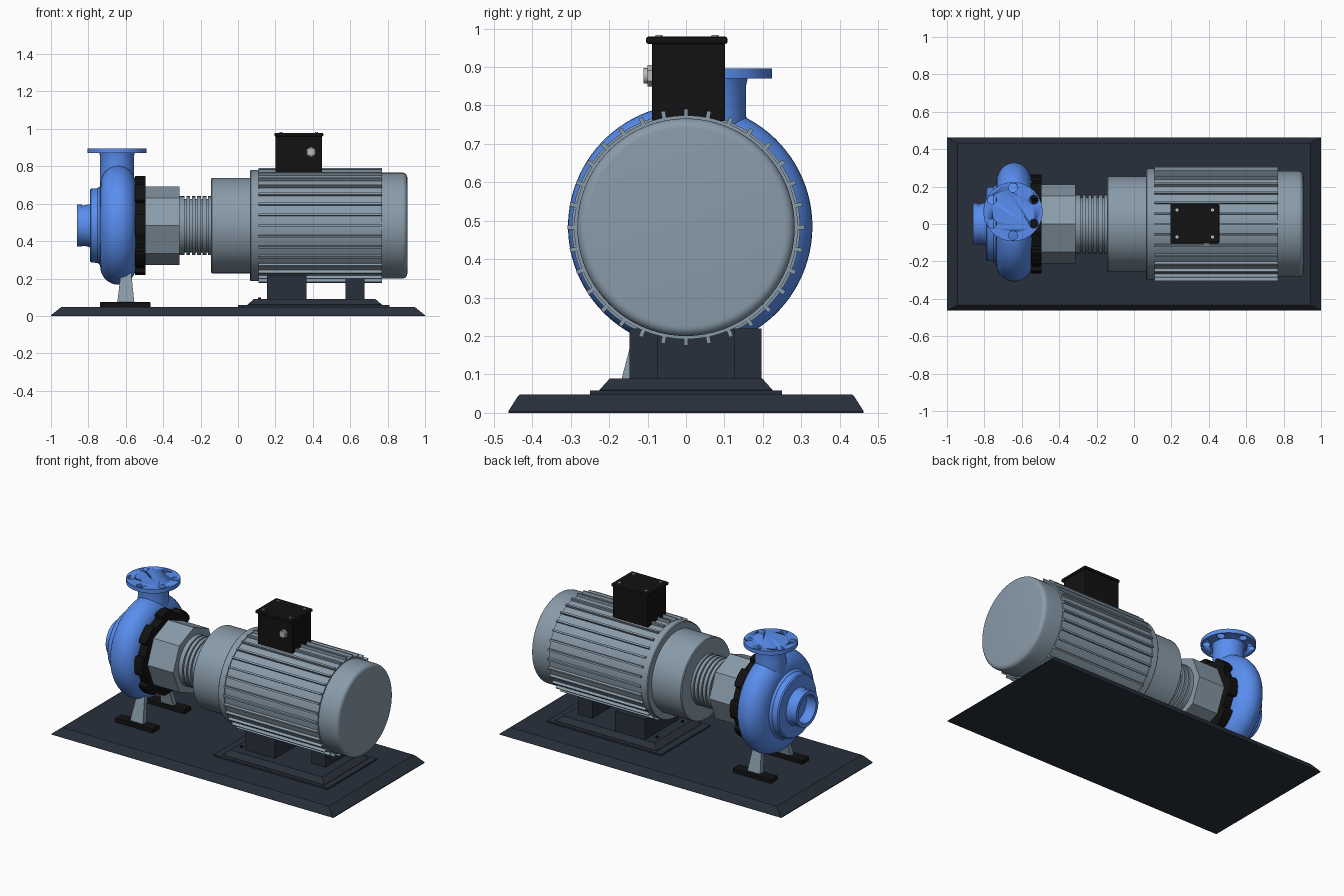
import bpy, bmesh
from math import sin, cos, pi, radians
from mathutils import Matrix, Vector

if "Cube" in bpy.data.objects:
    bpy.data.objects.remove(bpy.data.objects["Cube"])

AXIS = 0.483  # shaft height


def material(name, rgb):
    m = bpy.data.materials.new(name)
    m.diffuse_color = (*rgb, 1)
    m.use_nodes = True
    m.node_tree.nodes["Principled BSDF"].inputs["Base Color"].default_value = m.diffuse_color
    return m


BLUE = material("blue_paint", (0.10, 0.27, 0.86))
STEEL = material("motor_grey", (0.25, 0.33, 0.40))
DARK = material("dark_slate", (0.022, 0.030, 0.045))
BLACK = material("black", (0.006, 0.006, 0.006))
SILVER = material("silver", (0.5, 0.5, 0.5))


def finish(name, bm, mat, angle=35, bevel=0):
    bmesh.ops.recalc_face_normals(bm, faces=bm.faces)
    me = bpy.data.meshes.new(name)
    bm.to_mesh(me)
    bm.free()
    me.materials.append(mat)
    for p in me.polygons:
        p.use_smooth = angle > 0
    if angle:
        me.set_sharp_from_angle(angle=radians(angle))
    ob = bpy.data.objects.new(name, me)
    bpy.context.collection.objects.link(ob)
    if bevel:
        b = ob.modifiers.new("bevel", 'BEVEL')
        b.width, b.segments = bevel, 2
    return ob


def skin(bm, rings, closed=False):
    """Join equal vertex loops with quads and cap the ends."""
    loops = [[bm.verts.new(p) for p in r] for r in rings]
    n = len(loops[0])
    pairs = list(zip(loops, loops[1:])) + ([(loops[-1], loops[0])] if closed else [])
    for a, b in pairs:
        for i in range(n):
            j = (i + 1) % n
            bm.faces.new((a[i], a[j], b[j], b[i]))
    if not closed:
        bm.faces.new(loops[0])
        bm.faces.new(loops[-1])


def lathe(name, profile, mat, segs=64, radius=lambda r, a: r, angle=35):
    """Turn (x, r) points about the shaft axis."""
    bm = bmesh.new()
    angs = [2 * pi * i / segs for i in range(segs)]
    skin(bm, [[(x, radius(r, a) * cos(a), AXIS + radius(r, a) * sin(a)) for a in angs]
              for x, r in profile])
    return finish(name, bm, mat, angle)


def loft(name, rects, mat, bevel=0):
    """Stack rectangles (x0, x1, y0, y1, z)."""
    bm = bmesh.new()
    skin(bm, [[(a, c, z), (b, c, z), (b, d, z), (a, d, z)] for a, b, c, d, z in rects])
    return finish(name, bm, mat, 0, bevel)


def box(name, x0, x1, y0, y1, z0, z1, mat, bevel=0):
    return loft(name, [(x0, x1, y0, y1, z0), (x0, x1, y0, y1, z1)], mat, bevel)


def rod(name, centre, r, h, mat, axis='Z', segs=20):
    bm = bmesh.new()
    rot = Matrix.Rotation(pi / 2, 4, 'X') if axis == 'Y' else Matrix()
    bmesh.ops.create_cone(bm, cap_ends=True, segments=segs, radius1=r, radius2=r, depth=h,
                          matrix=Matrix.Translation(centre) @ rot)
    return finish(name, bm, mat)


# Base plate and stepped motor bed
loft("base_plate", [(-1, 1, -.4625, .4625, 0), (-1, 1, -.4625, .4625, .004),
                    (-.95, .95, -.437, .437, .044), (-.945, .945, -.432, .432, .048)], DARK)
box("motor_bed_lower", 0, .81, -.25, .25, .04, .058, DARK)
loft("motor_bed_upper", [(.05, .77, -.225, .225, .055), (.05, .77, -.225, .225, .06),
                         (.085, .735, -.198, .198, .09)], DARK)
box("motor_foot_wide", .155, .365, -.147, .196, .085, .22, DARK)
box("motor_foot_narrow", .575, .675, -.076, .128, .085, .22, DARK)
for i, y in enumerate((-.13, .13)):
    rod(f"bed_bolt_{i}", (.115, y, .092), .009, .014, BLACK, segs=6)

# Motor barrel, drive-end bell and rounded fan cover
lathe("motor_barrel", [(.065, .25), (.065, .293), (.07, .297), (.11, .297), (.11, .291),
                       (.77, .291), (.77, .25)], STEEL, 96)
lathe("motor_bell", [(-.145, .15), (-.145, .25), (-.14, .255), (.07, .255)], STEEL)
cover = [(.765, .283)] + [(.88 + .025 * sin(t), .258 + .025 * cos(t))
                          for t in [pi / 2 * i / 6 for i in range(7)]]
cover.insert(1, (.84, .283))
lathe("fan_cover", cover, STEEL, 96)

# Cooling fins around the barrel
bm = bmesh.new()
for i in range(32):
    m = Matrix.Translation((.44, 0, AXIS)) @ Matrix.Rotation(2 * pi * i / 32, 4, 'X') \
        @ Matrix.Translation((0, 0, .294)) @ Matrix.Diagonal((.66, .011, .028, 1))
    bmesh.ops.create_cube(bm, size=1, matrix=m)
finish("cooling_fins", bm, STEEL, 0)

# Terminal box, lid, screws and cable gland
box("terminal_box", .2, .45, -.088, .102, .76, .965, BLACK, .004)
box("terminal_lid", .194, .456, -.104, .108, .96, .979, BLACK, .006)
for i, (x, y) in enumerate([(x, y) for x in (.23, .42) for y in (-.07, .075)]):
    rod(f"lid_screw_{i}", (x, y, .979), .009, .008, SILVER)
rod("gland_nut", (.39, -.092, .877), .028, .016, SILVER, 'Y', 6)
rod("gland_collar", (.39, -.1, .877), .02, .022, SILVER, 'Y')

# Ribbed coupling and octagonal adapter
ribs = [(-.32, .157)]
for x in (-.285, -.256, -.227, -.198, -.169):
    ribs += [(x, .157), (x, .143), (x + .009, .143), (x + .009, .157)]
lathe("coupling", ribs + [(-.14, .157)], STEEL)
lathe("octagon_adapter", [(-.497, .21), (-.312, .21)], STEEL, 8, angle=0)

# Notched black clamp ring with eight tabs
outline = []
for i in range(8):
    for deg, r in ((-14, .235), (-13, .258), (-9, .264), (0, .265), (9, .264), (13, .258), (14, .235), (22.5, .233)):
        a = radians(45 * i + deg)
        outline.append((r * cos(a), AXIS + r * sin(a)))
bm = bmesh.new()
skin(bm, [[(x, y, z) for y, z in outline] for x in (-.55, -.495)])
finish("clamp_ring", bm, BLACK, 0)


# Spiral volute: the rim radius changes around the axis
def spiral(r, a):
    rim = .318 + .011 * cos(a) + .002 * sin(a)
    return r if r < .2 else .2 + (r - .2) * (rim - .2) / .118


arc = [(-.641 - .096 * cos(t), .215 + .103 * sin(t)) for t in [pi * i / 18 for i in range(19)]]
lathe("volute", [(-.737, .1)] + arc + [(-.545, .1)], BLUE, 96, spiral)

# Suction cover and inlet with an open bore
lathe("suction_cover", [(-.72, .215), (-.737, .212), (-.75, .2), (-.785, .197), (-.792, .19),
                        (-.792, .1)][::-1], BLUE)
lathe("suction_inlet", [(-.785, .12), (-.80, .113), (-.825, .108), (-.835, .108), (-.835, .112), (-.86, .112),
                        (-.86, .088), (-.77, .088)], BLUE)

# Discharge neck and drilled flange
NX, NY = -.647, .066
bm = bmesh.new()
skin(bm, [[(NX + r * cos(a), NY + r * sin(a), z) for a in [2 * pi * i / 48 for i in range(48)]]
          for z, r in ((.66, .088), (.74, .092), (.79, .09), (.85, .09), (.872, .095))])
finish("discharge_neck", bm, BLUE)
flange = rod("discharge_flange", (NX, NY, .883), .158, .026, BLUE, segs=64)
bm = bmesh.new()
for i in range(6):
    a = radians(30 + 60 * i)
    bmesh.ops.create_cone(bm, cap_ends=True, segments=20, radius1=.024, radius2=.024, depth=.1,
                          matrix=Matrix.Translation((NX + .128 * cos(a), NY + .128 * sin(a), .883)))
cutter = finish("flange_hole_cutter", bm, BLUE)
cutter.hide_render = True
cutter.hide_set(True)
cut = flange.modifiers.new("bolt_holes", 'BOOLEAN')
cut.operation, cut.object, cut.solver = 'DIFFERENCE', cutter, 'EXACT'

# Pump legs on black feet, one each side
for side, s in (("front", -1), ("back", 1)):
    loft(f"{side}_leg", [(-.647, -.553, s * .14, s * .175, .06),
                         (-.625, -.572, s * .098, s * .128, .24)], STEEL)
    y0, y1 = sorted((s * .125, s * .195))
    box(f"{side}_pump_foot", -.738, -.468, y0, y1, .045, .074, BLACK, .004)
